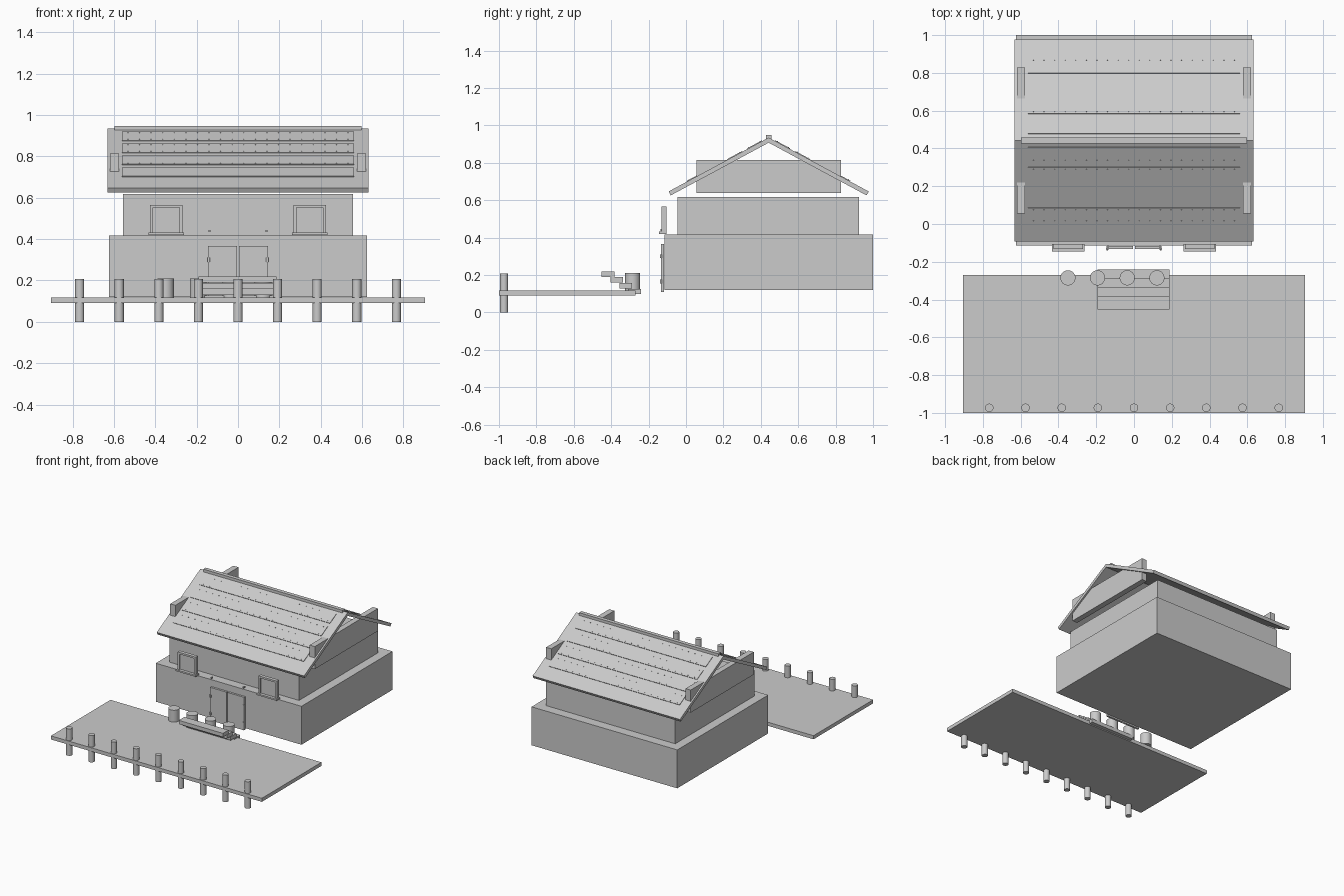
import bpy, math
from mathutils import Vector

cube = bpy.data.objects.get("Cube")
if cube:
    bpy.data.objects.remove(cube, do_unlink=True)

GREY = (0.6, 0.6, 0.6, 1)
mat = bpy.data.materials.new("plain grey")
mat.use_nodes = True
mat.diffuse_color = GREY
mat.node_tree.nodes["Principled BSDF"].inputs["Base Color"].default_value = GREY


def finish(name):
    ob = bpy.context.object
    ob.name = name
    ob.data.materials.append(mat)
    return ob


def box(name, x, y, z, tilt=0):
    """Box from (min, max) spans, optionally tilted about x."""
    spans = (x, y, z)
    bpy.ops.mesh.primitive_cube_add(size=1, location=[(a + b) / 2 for a, b in spans])
    ob = finish(name)
    ob.scale = [b - a for a, b in spans]
    ob.rotation_euler.x = tilt
    return ob


def cylinder(name, x, y, z0, z1, r):
    bpy.ops.mesh.primitive_cylinder_add(vertices=32, radius=r, depth=z1 - z0,
                                        location=(x, y, (z0 + z1) / 2))
    ob = finish(name)
    bpy.ops.object.shade_smooth_by_angle()
    return ob


def around(c, half):
    return (c - half, c + half)


# House body
box("lower_walls", (-0.625, 0.625), (-0.115, 1.0), (0.12, 0.418))
box("upper_walls", (-0.555, 0.555), (-0.045, 0.925), (0.418, 0.618))

# Roof: two tilted slabs with shingle strips and nail rows
RIDGE_Y, RIDGE_Z = 0.442, 0.935
RUN, DROP, THICK = 0.535, 0.288, 0.024
PITCH = math.atan2(DROP, RUN)
LENGTH = math.hypot(RUN, DROP)
for side, label in ((-1, "front"), (1, "back")):
    down = Vector((0, side * math.cos(PITCH), -math.sin(PITCH)))
    normal = Vector((0, side * math.sin(PITCH), math.cos(PITCH)))
    ridge = Vector((0, RIDGE_Y, RIDGE_Z))

    def on_slope(name, start, end, half_x, low, high, x=0):
        c = ridge + down * (start + end) / 2 + normal * (low + high) / 2
        h, t = (end - start) / 2, (high - low) / 2
        return box(name, around(x, half_x), around(c.y, h), around(c.z, t), -side * PITCH)

    on_slope(label + "_roof_slab", 0, LENGTH, 0.632, -THICK, 0)
    for row in range(4):
        s = (0.034 + row * 0.107) / math.cos(PITCH)
        e = s + 0.08 / math.cos(PITCH)
        on_slope(f"{label}_shingle_strip_{row + 1}", s, e, 0.56, -0.004, 0.004)
        for edge in (s + 0.012, e - 0.012):
            for i in range(20):
                on_slope(label + "_nail", edge - 0.002, edge + 0.002, 0.002,
                         0.003, 0.006, (i - 9.5) * 0.056)
box("ridge_cap", (-0.597, 0.597), around(RIDGE_Y, 0.015), (0.922, 0.948))

# Gable boards poking through the slopes
for s, label in ((1, "left"), (-1, "right")):
    box(label + "_gable_board", around(s * 0.598, 0.022), (0.055, 0.828), (0.64, 0.815))

# Double door, hinges, lamp hooks and windows
for s, label in ((1, "left"), (-1, "right")):
    box(label + "_door_leaf", around(s * 0.0745, 0.0705), (-0.133, -0.117), (0.11, 0.366))
    for z in (0.165, 0.3):
        cylinder(label + "_door_hinge", s * 0.142, -0.134, z - 0.01, z + 0.01, 0.006)
    box(label + "_hook", around(s * 0.138, 0.005), (-0.135, -0.115), around(0.44, 0.005))

    wx = s * 0.347
    box(label + "_window_sill", around(wx, 0.086), (-0.145, -0.105), (0.42, 0.432))
    box(label + "_window_pane", around(wx, 0.066), (-0.122, -0.112), (0.432, 0.555))
    for side in (-1, 1):
        box(label + "_window_jamb", around(wx + side * 0.071, 0.007),
            (-0.132, -0.105), (0.432, 0.566))
    box(label + "_window_head", around(wx, 0.064), (-0.132, -0.105), (0.552, 0.566))

# Dock with a row of posts
box("dock_deck", (-0.905, 0.905), (-1.0, -0.27), (0.09, 0.118))
for i in range(9):
    cylinder(f"dock_post_{i + 1}", (i - 4) * 0.1915, -0.973, 0, 0.208, 0.022)

# Steps going down toward the house, and barrels
for i in range(4):
    y = -0.275 - i * 0.0475
    z = 0.112 + i * 0.031
    box(f"step_{i + 1}", (-0.192, 0.187), around(y, 0.034), around(z, 0.0145))
for i in range(4):
    cylinder(f"barrel_{i + 1}", -0.35 + i * 0.157, -0.285, 0.118, 0.21, 0.04)
